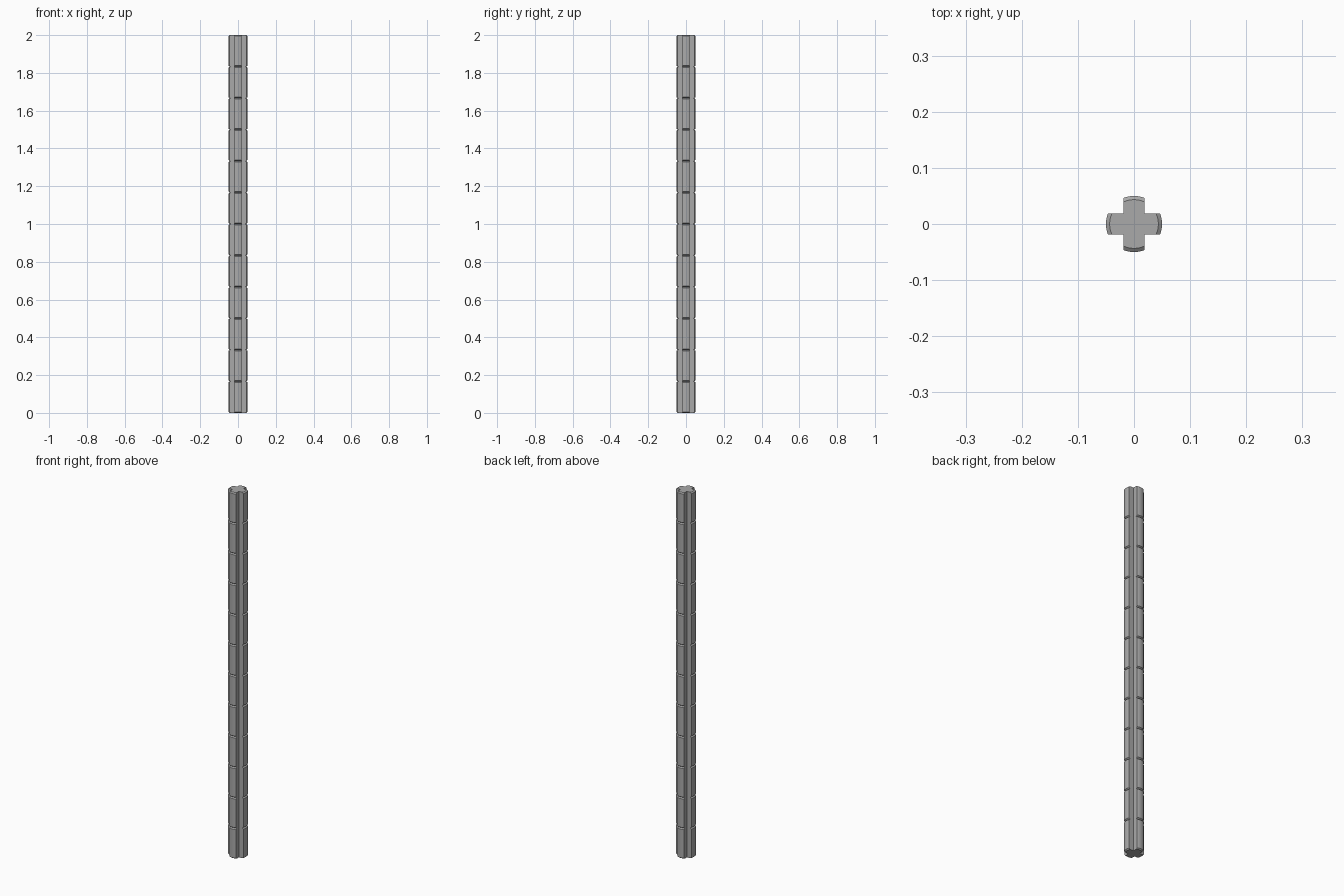
import bpy, bmesh, math

if "Cube" in bpy.data.objects:
    bpy.data.objects.remove(bpy.data.objects["Cube"], do_unlink=True)

LENGTH, SEGMENTS = 2.0, 12
RADIUS, GROOVE_RADIUS = 0.05, 0.0435
HALF_WIDTH, BEVEL, ARC_STEPS = 0.019, 0.005, 6

# Plain grey plastic
grey = bpy.data.materials.new("light_grey")
grey.use_nodes = True
colour = (0.4, 0.4, 0.4, 1)
grey.diffuse_color = colour
grey.node_tree.nodes["Principled BSDF"].inputs["Base Color"].default_value = colour


def cross_section(radius):
    """Cross outline with four rounded arm tips."""
    points = []
    spread = math.asin(HALF_WIDTH / radius)
    for arm in range(4):
        turn = arm * math.pi / 2
        for i in range(ARC_STEPS + 1):
            a = turn - spread + 2 * spread * i / ARC_STEPS
            points.append((radius * math.cos(a), radius * math.sin(a)))
        corner = turn + math.pi / 4
        reach = HALF_WIDTH * math.sqrt(2)
        points.append((reach * math.cos(corner), reach * math.sin(corner)))
    return points


# Levels: narrow at each end and groove, full width between
step = LENGTH / SEGMENTS
levels = [(0, GROOVE_RADIUS)]
for s in range(SEGMENTS):
    levels += [(s * step + BEVEL, RADIUS),
               ((s + 1) * step - BEVEL, RADIUS),
               ((s + 1) * step, GROOVE_RADIUS)]

# Grooved cross-shaped rod
bm = bmesh.new()
rings = [[bm.verts.new((x, y, z)) for x, y in cross_section(r)] for z, r in levels]
for low, high in zip(rings, rings[1:]):
    for i in range(len(low)):
        j = (i + 1) % len(low)
        bm.faces.new((low[i], low[j], high[j], high[i]))
bm.faces.new(rings[0][::-1])
bm.faces.new(rings[-1])
bmesh.ops.recalc_face_normals(bm, faces=bm.faces)

mesh = bpy.data.meshes.new("cross_axle")
bm.to_mesh(mesh)
bm.free()
mesh.materials.append(grey)
axle = bpy.data.objects.new("cross_axle", mesh)
bpy.context.collection.objects.link(axle)

bpy.ops.object.select_all(action="DESELECT")
axle.select_set(True)
bpy.context.view_layer.objects.active = axle
bpy.ops.object.shade_smooth_by_angle(angle=math.radians(30))
